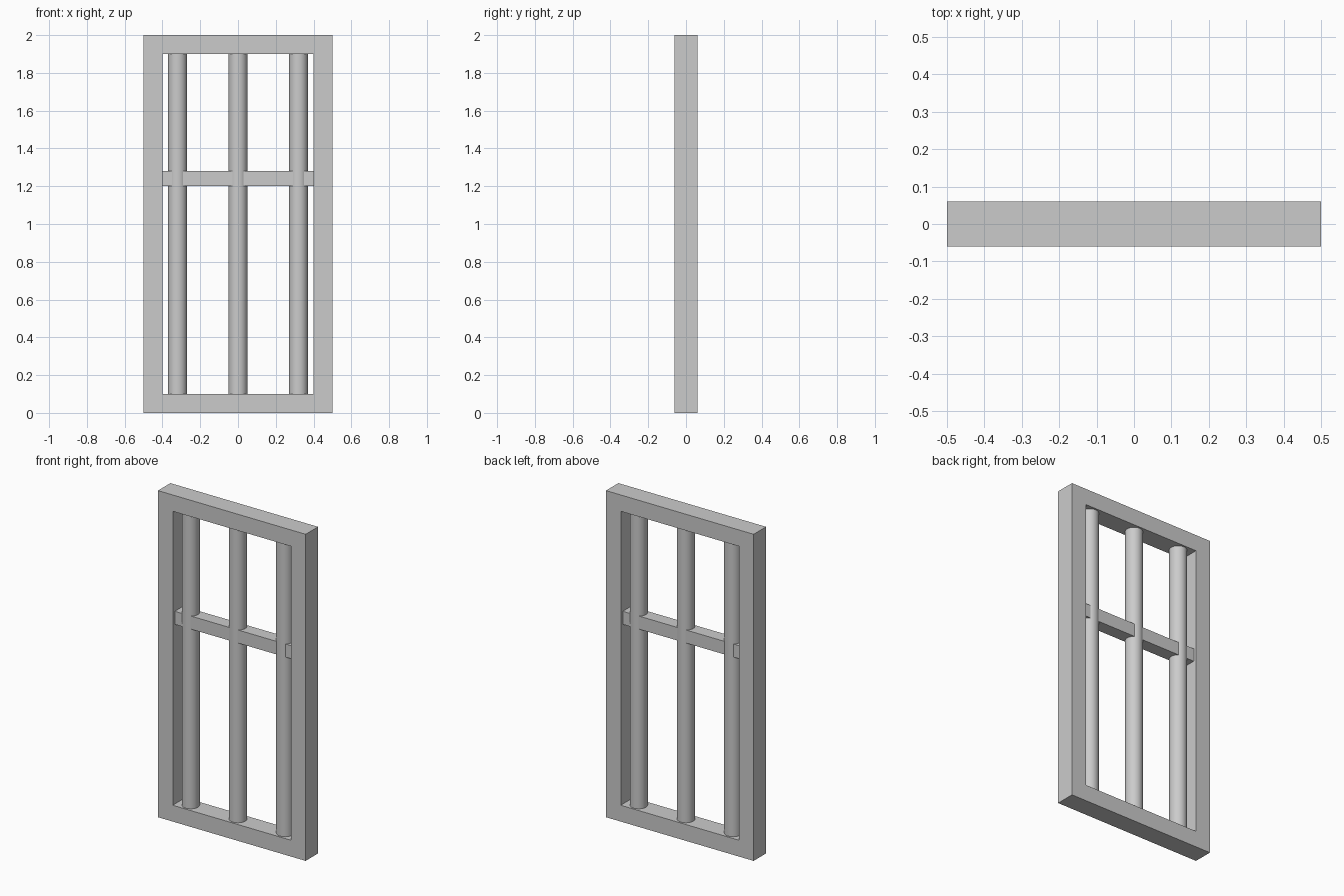
import bpy, bmesh

if "Cube" in bpy.data.objects:
    bpy.data.objects.remove(bpy.data.objects["Cube"])

WIDTH, HEIGHT, DEPTH, BORDER = 1.0, 2.0, 0.12, 0.1


def finish(bm, name):
    bmesh.ops.recalc_face_normals(bm, faces=bm.faces)
    mesh = bpy.data.meshes.new(name)
    bm.to_mesh(mesh)
    bm.free()
    obj = bpy.data.objects.new(name, mesh)
    bpy.context.collection.objects.link(obj)
    return obj


def window_frame():
    # Flat ring of four mitred faces, extruded through the depth
    bm = bmesh.new()

    def loop(inset):
        x = WIDTH / 2 - inset
        return [bm.verts.new((px, -DEPTH / 2, pz)) for px, pz in
                ((-x, inset), (x, inset), (x, HEIGHT - inset), (-x, HEIGHT - inset))]

    outer, inner = loop(0), loop(BORDER)
    faces = [bm.faces.new((outer[i], outer[(i + 1) % 4], inner[(i + 1) % 4], inner[i]))
             for i in range(4)]
    ext = bmesh.ops.extrude_face_region(bm, geom=faces, use_keep_orig=True)
    moved = [v for v in ext["geom"] if isinstance(v, bmesh.types.BMVert)]
    bmesh.ops.translate(bm, verts=moved, vec=(0, DEPTH, 0))
    return finish(bm, "window_frame")


def round_bar(name, x):
    # Upright round bar between the bottom and top rails
    bpy.ops.mesh.primitive_cylinder_add(
        vertices=32, radius=0.05, depth=HEIGHT - 2 * BORDER, location=(x, 0, HEIGHT / 2))
    bar = bpy.context.object
    bar.name = name
    bpy.ops.object.shade_smooth_by_angle()


window_frame()

for name, x in (("left_bar", -0.32), ("middle_bar", 0), ("right_bar", 0.32)):
    round_bar(name, x)

# Square cross bar threaded through the round bars
bpy.ops.mesh.primitive_cube_add(size=1, location=(0, 0, 1.24))
cross = bpy.context.object
cross.name = "cross_bar"
cross.scale = (WIDTH - 2 * BORDER, 0.08, 0.08)
